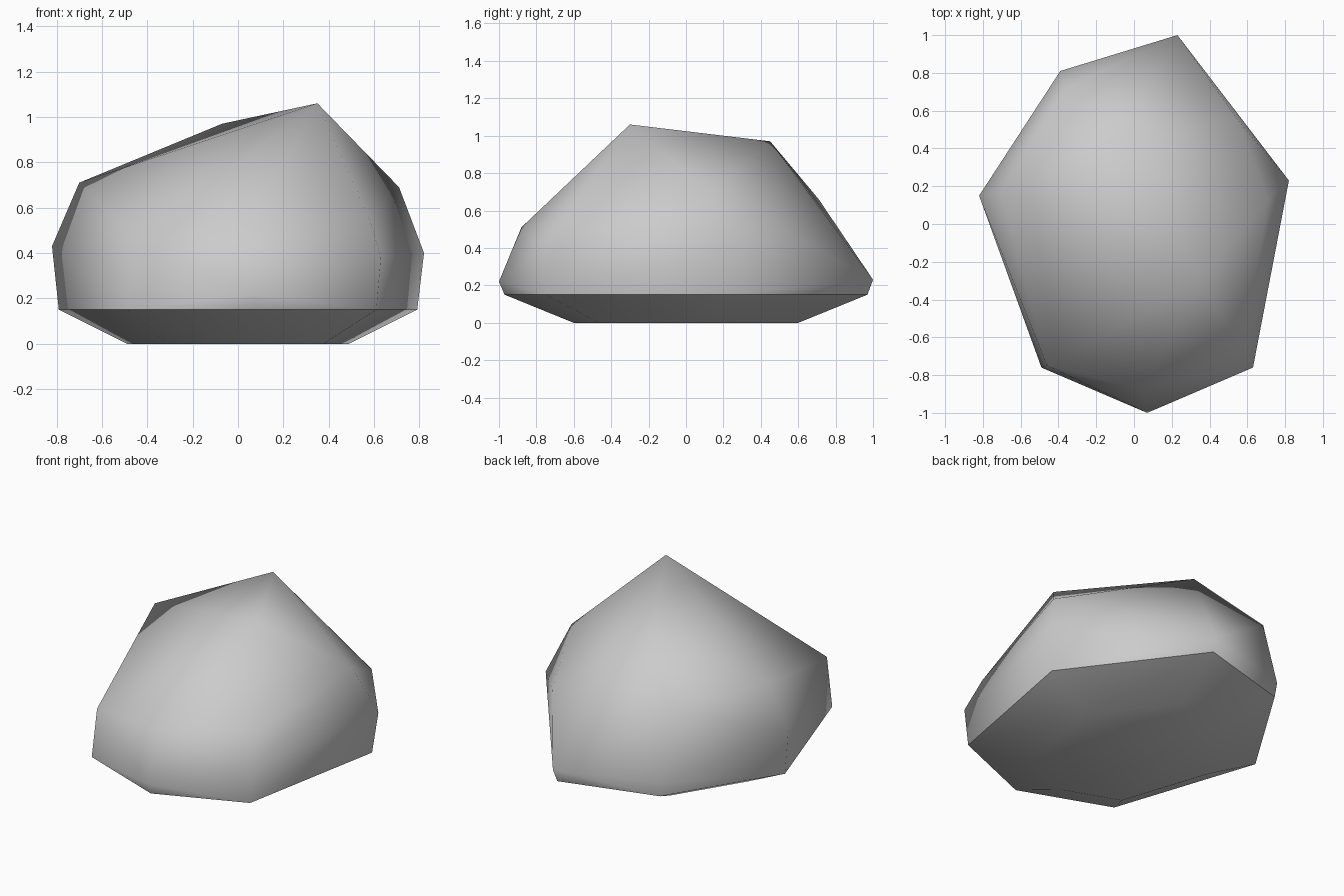
import bpy
import bmesh

cube = bpy.data.objects.get("Cube")
if cube:
    bpy.data.objects.remove(cube, do_unlink=True)

# Stone colour
stone = bpy.data.materials.new("grey_stone")
stone.use_nodes = True
colour = (0.6, 0.6, 0.6, 1)
stone.diffuse_color = colour
stone.node_tree.nodes["Principled BSDF"].inputs["Base Color"].default_value = colour

RIM = 0.15   # height of the hard lower rim
FOOT = 0.62  # size of the flat base relative to the rim

# Lower rim outline, anticlockwise from the front tip
rim = [(0.07, -0.97), (0.61, -0.75), (0.79, 0.21), (0.22, 0.97),
       (-0.38, 0.8), (-0.79, 0.14), (-0.49, -0.76)]

# Widest corners of the body
girth = [(0.07, -1, 0.22), (0.63, -0.76, 0.38), (0.82, 0.23, 0.4),
         (0.55, 0.55, 0.48), (0.23, 1, 0.23), (-0.39, 0.81, 0.24),
         (-0.82, 0.15, 0.43), (-0.46, -0.75, 0.46)]

# Shoulders and the two peaks
crown = [(0.05, -0.88, 0.51), (0.58, -0.66, 0.55), (0.71, 0.13, 0.69),
         (-0.37, 0.71, 0.66), (-0.7, 0.17, 0.71),
         (0.35, -0.3, 1.06), (-0.07, 0.45, 0.97)]

points = [(x, y, RIM) for x, y in rim]
points += [(x * FOOT, y * FOOT, 0) for x, y in rim]
points += girth + crown

# Wrap the corners in one faceted skin
bm = bmesh.new()
for p in points:
    bm.verts.new(p)
hull = bmesh.ops.convex_hull(bm, input=bm.verts[:])
spare = set(hull["geom_interior"]) | set(hull["geom_unused"])
bmesh.ops.delete(bm, geom=[g for g in spare if isinstance(g, bmesh.types.BMVert)],
                 context='VERTS')
bmesh.ops.recalc_face_normals(bm, faces=bm.faces[:])

# Smooth all over, with a hard crease around the rim
for f in bm.faces:
    f.smooth = True
for e in bm.edges:
    e.smooth = not all(abs(v.co.z - RIM) < 0.001 for v in e.verts)

mesh = bpy.data.meshes.new("boulder")
bm.to_mesh(mesh)
bm.free()
mesh.materials.append(stone)
boulder = bpy.data.objects.new("boulder", mesh)
bpy.context.collection.objects.link(boulder)
